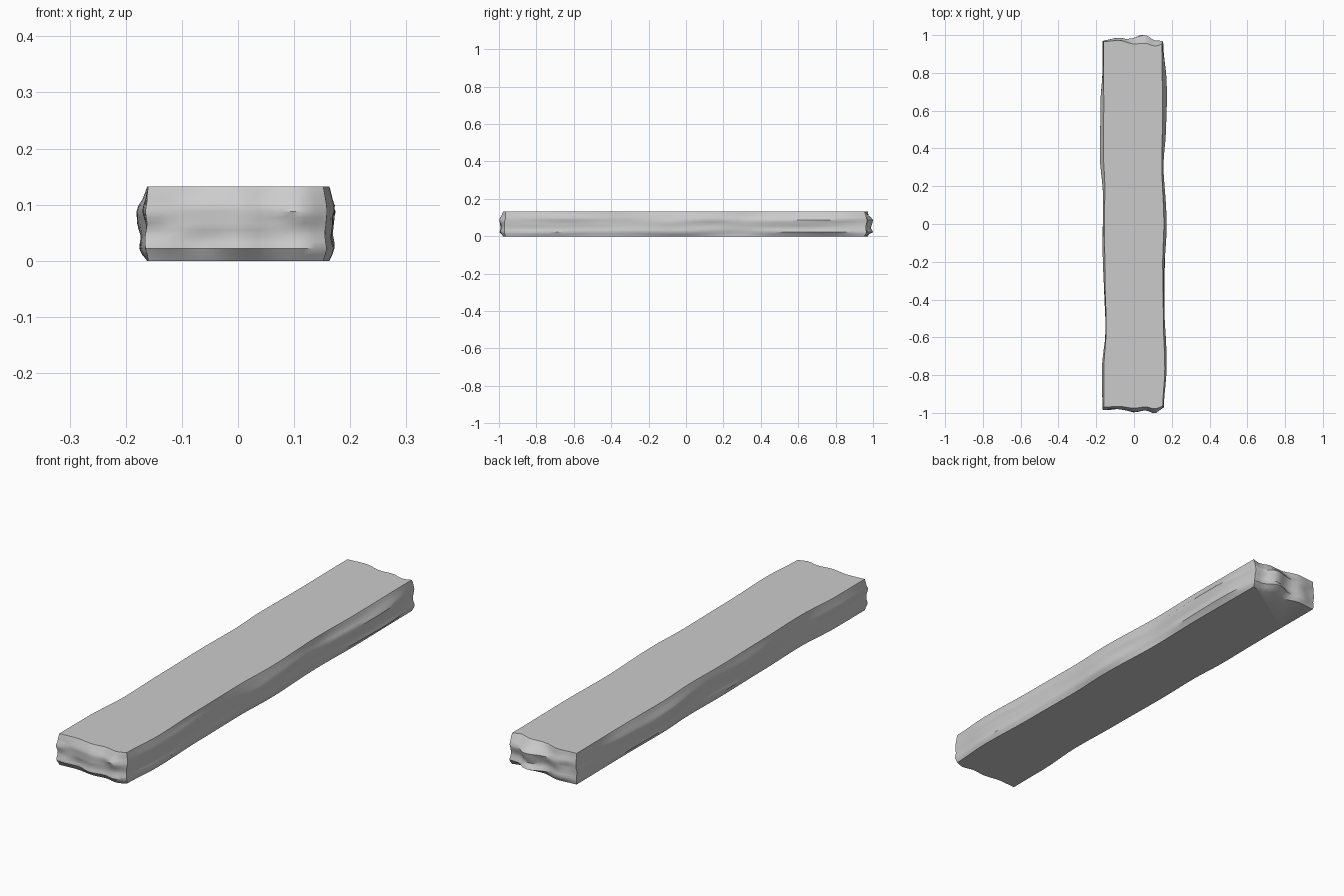
import bpy, bmesh
from mathutils import Vector, noise

if "Cube" in bpy.data.objects:
    bpy.data.objects.remove(bpy.data.objects["Cube"])

def interp(pts, t):
    """Smooth interpolation through (position, value) points."""
    if t <= pts[0][0]:
        return pts[0][1]
    for (a, va), (b, vb) in zip(pts, pts[1:]):
        if t <= b:
            s = (t - a) / (b - a)
            return va + (vb - va) * s * s * (3 - 2 * s)
    return pts[-1][1]

# Edge outlines of the flat faces, and how far the rough faces bulge beyond them
LEFT = [(-1, -.160), (-.8, -.160), (-.57, -.147), (-.3, -.153), (0, -.157), (.2, -.154), (.4, -.162), (.65, -.160), (1, -.162)]
RIGHT = [(-1, .152), (-.8, .163), (-.5, .155), (-.2, .152), (0, .158), (.35, .147), (.6, .151), (1, .148)]
FRONT = [(-.17, -.970), (-.08, -.965), (0, -.975), (.06, -.968), (.11, -.978), (.17, -.960)]
BACK = [(-.17, .965), (-.08, .972), (0, .953), (.06, .957), (.11, .942), (.17, .958)]
LEFT_OUT = [(-1, .005), (-.7, .009), (-.5, .004), (0, .006), (.35, .017), (.65, .018), (.85, .005), (1, .003)]
RIGHT_OUT = [(-1, .006), (-.8, .008), (-.5, .006), (-.05, .015), (.3, .006), (.5, .016), (.8, .019), (1, .006)]
FRONT_OUT = [(-.17, .012), (0, .022), (.1, .020), (.17, .006)]
BACK_OUT = [(-.17, .006), (-.06, .012), (.05, .044), (.12, .028), (.17, .008)]
WAVE = [(0, 0), (.022, .9), (.045, .65), (.066, .8), (.09, 1.0), (.112, .45), (.132, 0)]
HEIGHT = .132
LEVELS = [HEIGHT * i / 12 for i in range(13)]

def rough(edge, out, t, z, seed, scale):
    w = interp(WAVE, z)
    n = noise.noise(Vector((t * scale + seed, z * 30, seed * 1.7)))
    return interp(edge, t), w * (interp(out, t) + .009 * n)

def side(which, t, z):
    if which == 'L':
        e, o = rough(LEFT, LEFT_OUT, t, z, 3.1, 3)
        return e - o
    if which == 'R':
        e, o = rough(RIGHT, RIGHT_OUT, t, z, 8.4, 3)
        return e + o
    if which == 'F':
        e, o = rough(FRONT, FRONT_OUT, t, z, 5.3, 14)
        return max(-1, e - o)
    e, o = rough(BACK, BACK_OUT, t, z, 1.6, 14)
    return min(1, e + o)

def ring(z):
    """One closed outline around the slab at height z."""
    NX, NY = 16, 48
    x0 = {'F': side('L', -1, z), 'B': side('L', 1, z)}
    x1 = {'F': side('R', -1, z), 'B': side('R', 1, z)}
    pts = []
    def across(w):
        xs = [x0[w] + (x1[w] - x0[w]) * i / NX for i in range(NX + 1)]
        return [(x, side(w, x, z), z) for x in xs]
    def along(w, ya, yb):
        out = []
        for i in range(1, NY):
            t = -1 + 2 * i / NY
            out.append((side(w, t, z), ya + (yb - ya) * i / NY, z))
        return out
    front, back = across('F'), across('B')
    pts += front
    pts += along('R', front[-1][1], back[-1][1])
    pts += back[::-1]
    pts += along('L', front[0][1], back[0][1])[::-1]
    return pts

# Rough-edged slab with flat top and bottom
bm = bmesh.new()
rings = [[bm.verts.new(p) for p in ring(z)] for z in LEVELS]
n = len(rings[0])
for lo, hi in zip(rings, rings[1:]):
    for i in range(n):
        j = (i + 1) % n
        bm.faces.new((lo[i], lo[j], hi[j], hi[i]))
bm.faces.new(rings[0][::-1])
bm.faces.new(rings[-1])
bmesh.ops.recalc_face_normals(bm, faces=bm.faces)
mesh = bpy.data.meshes.new("rough_slab")
bm.to_mesh(mesh)
bm.free()
slab = bpy.data.objects.new("rough_slab", mesh)
bpy.context.collection.objects.link(slab)
bpy.context.view_layer.objects.active = slab
slab.select_set(True)
bpy.ops.object.shade_smooth_by_angle(angle=0.7)
